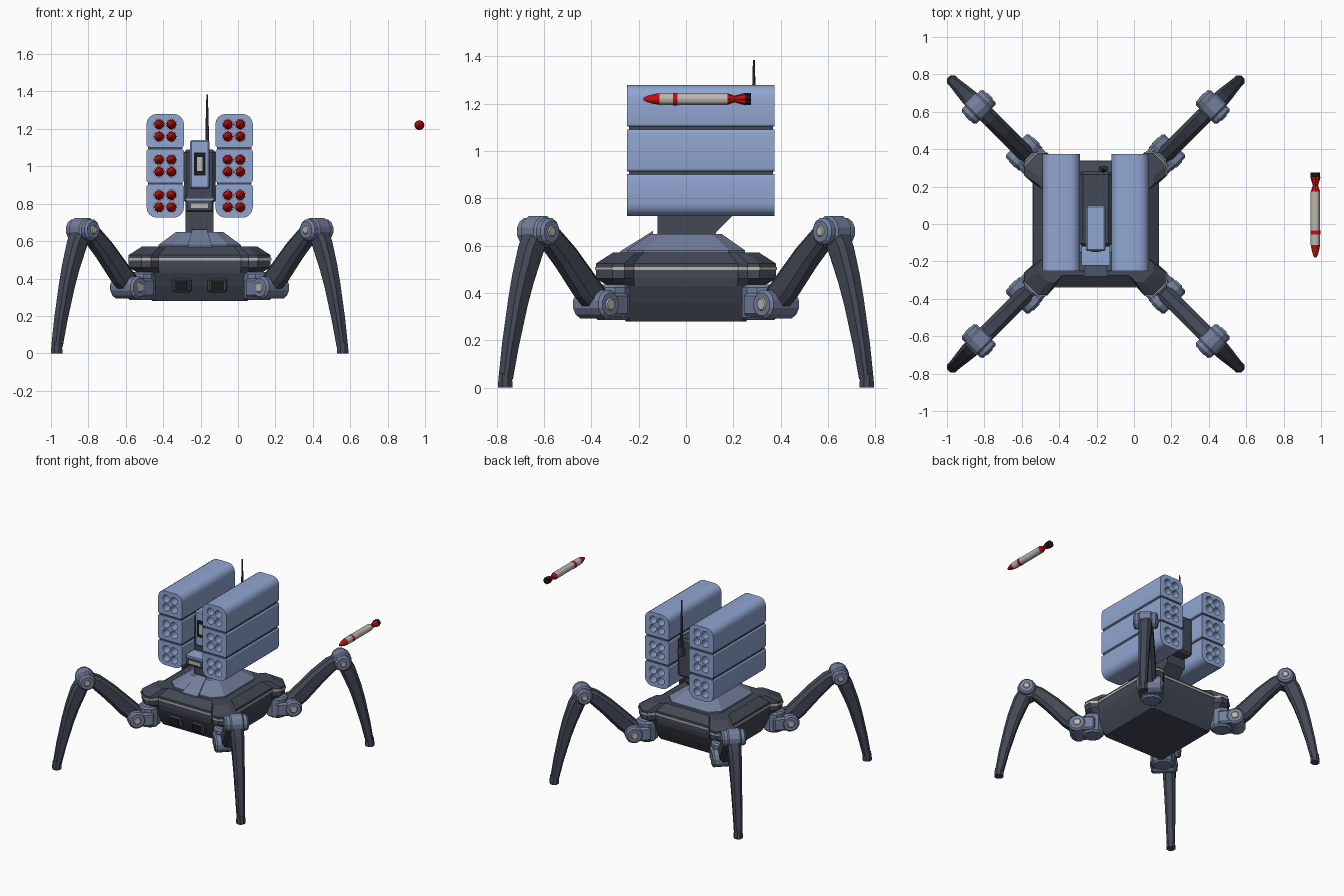
import bpy, bmesh
from math import sin, cos, pi, radians
from mathutils import Vector as V, Matrix

if "Cube" in bpy.data.objects:
    bpy.data.objects.remove(bpy.data.objects["Cube"])


def material(name, r, g, b):
    m = bpy.data.materials.new(name)
    m.diffuse_color = (r, g, b, 1)
    m.use_nodes = True
    m.node_tree.nodes["Principled BSDF"].inputs["Base Color"].default_value = m.diffuse_color
    return m


DARK = material("dark_steel", .055, .065, .09)
BLUE = material("blue_paint", .28, .38, .64)
JOINT = material("joint_blue_grey", .17, .21, .33)
LIGHT = material("light_metal", .5, .48, .45)
BLACK = material("black", .01, .01, .012)
RED = material("red", .55, .005, .005)
C = Matrix.Translation((-.205, 0, 0))      # the walker stands left of the loose rocket


def add(name, mesh, mat=None, M=C):
    if mat:
        mesh.materials.append(mat)
    ob = bpy.data.objects.new(name, mesh)
    ob.matrix_world = M
    bpy.context.collection.objects.link(ob)
    return ob


def finish(bm, name):
    bmesh.ops.recalc_face_normals(bm, faces=bm.faces[:])
    me = bpy.data.meshes.new(name)
    bm.to_mesh(me)
    bm.free()
    return me


def loft_mesh(name, rings, bands=None):
    bm = bmesh.new()
    vs = [[bm.verts.new(p) for p in r] for r in rings]
    n = len(rings[0])
    for k, (a, b) in enumerate(zip(vs, vs[1:])):
        for i in range(n):
            f = bm.faces.new((a[i], a[(i + 1) % n], b[(i + 1) % n], b[i]))
            f.material_index = bands[k] if bands else 0
    for ring, k in ((vs[0], 0), (vs[-1], -1)):
        bm.faces.new(ring).material_index = bands[k] if bands else 0
    return finish(bm, name)


def loft(name, rings, mat, M=C):
    return add(name, loft_mesh(name, rings), mat, M)


def box(name, x0, x1, y0, y1, z0, z1, mat, bevel=0, M=C):
    bm = bmesh.new()
    bmesh.ops.create_cube(bm, size=1)
    for v in bm.verts:
        v.co = ((x0 + x1) / 2 + v.co.x * (x1 - x0), (y0 + y1) / 2 + v.co.y * (y1 - y0),
                (z0 + z1) / 2 + v.co.z * (z1 - z0))
    if bevel:
        bmesh.ops.bevel(bm, geom=bm.edges[:], offset=bevel, segments=1, affect='EDGES')
    return add(name, finish(bm, name), mat, M)


def cyl(name, c, r, half, mat, M=C, axis='Y', n=12):
    def pt(a, s, q):
        u, w = q * cos(a), q * sin(a)
        return V(c) + (V((u, s, w)) if axis == 'Y' else V((u, w, s)))
    ang = [2 * pi * (i + .5) / n for i in range(n)]
    e = min(.012, half * .3)
    rings = [[pt(a, s, q) for a in ang] for s, q in
             ((-half, r - e), (e - half, r), (half - e, r), (half, r - e))]
    return loft(name, rings, mat, M)


def chamfered(hx, hy, c):
    return [(hx, c - hy), (hx, hy - c), (hx - c, hy), (c - hx, hy),
            (-hx, hy - c), (-hx, c - hy), (c - hx, -hy), (hx - c, -hy)]


def limb(name, path, mat, M):
    # path points: radius, height, half thickness, half width
    rings = []
    for i, (r, z, t, w) in enumerate(path):
        a, b = path[max(i - 1, 0)], path[min(i + 1, len(path) - 1)]
        d = V((b[0] - a[0], 0, b[1] - a[1])).normalized()
        nrm = V((-d.z, 0, d.x))
        rings.append([V((r, 0, z)) + nrm * p + V((0, q, 0)) for p, q in chamfered(t, w, t * .4)])
    return loft(name, rings, mat, M)


# Hull with bulging corners
def outline(h, b, z, g=0):
    k = h / .335
    pts = [(h + g, .22 * k), (h + b + g, .26 * k), (h + b + g, .31 * k + g),
           (.31 * k + g, h + b + g), (.26 * k, h + b + g), (.22 * k, h + g)]
    return [(x * c - y * s, x * s + y * c, z) for c, s in ((1, 0), (0, 1), (-1, 0), (0, -1)) for x, y in pts]


loft("hull", [outline(*p) for p in ((.255, 0, .28), (.3, 0, .36), (.33, 0, .43), (.335, .045, .46),
                                    (.335, .045, .525), (.275, .035, .57))], DARK)
loft("hull_trim", [outline(.335, .045, z, .004) for z in (.497, .51)], LIGHT)
for s in (-1, 1):
    x = s * .095
    box("headlight_frame", x - .052, x + .052, -.325, -.27, .325, .4, DARK, .01)
    box("headlight_lens", x - .036, x + .036, -.329, -.3, .338, .386, BLACK)

# Turret base and neck
loft("turret_base", [[(x, y, z) for x, y in chamfered(hx, hy, c)] for hx, hy, c, z in
                     ((.22, .25, .07, .56), (.22, .25, .07, .58), (.125, .15, .04, .65))], JOINT)
loft("base_wedge", [[(-h, y, .56), (h, y, .56), (h, y, z), (-h, y, z)] for h, y, z in
                    ((.065, -.28, .575), (.04, -.14, .662))], JOINT)
loft("neck", [[(-.075, -.12, z), (.075, -.12, z), (.075, y, z), (-.075, y, z)] for y, z in
              ((.12, .64), (.13, .66), (.2, .73), (.2, .84))], DARK)

# Central sensor tower
box("tower", -.084, .084, -.12, .28, .8, 1.09, DARK, .015)
box("sensor_housing", -.052, .052, -.145, .1, .88, 1.14, BLUE, .008)
box("sensor_window", -.03, .03, -.148, -.12, .95, 1.075, BLACK)
box("sensor_lens", -.014, .014, -.151, -.13, .975, 1.05, LIGHT)
box("lower_sensor", -.075, .075, -.22, -.1, .755, .825, DARK, .008)
box("lower_sensor_lid", -.077, .077, -.222, -.1, .818, .83, BLUE)
box("lower_sensor_slot", -.045, .045, -.224, -.2, .776, .8, LIGHT)

# Antenna
box("antenna_bracket", .018, .062, .27, .31, .97, 1.03, DARK, .006)
cyl("antenna_foot", (.04, .287, 1.05), .013, .04, DARK, axis='Z', n=8)
loft("antenna", [[(.04 + r * cos(i * pi / 4), .287 + r * sin(i * pi / 4), z) for i in range(8)]
                 for r, z in ((.011, 1.03), (.009, 1.2), (.004, 1.385))], DARK)

# Rocket: one lathed mesh shared by every copy
profile = [(-.18, .005), (-.165, .013), (-.14, .02), (-.112, .025), (-.055, .025), (-.055, .0265),
           (-.035, .0265), (-.035, .025), (.175, .025), (.205, .014), (.25, .027), (.25, .025), (.275, .025)]
rings = []
for y, r in profile:
    rings.append([(q * cos(i * pi / 8), y, q * sin(i * pi / 8)) for i in range(16)
                  for q in [r * (.85 if y > .2 and i % 2 else 1)]])
rocket = loft_mesh("rocket", rings, [0, 0, 0, 1, 0, 0, 0, 1, 0, 0, 2, 2])
for m in (RED, LIGHT, BLACK):
    rocket.materials.append(m)
add("loose_rocket", rocket, None, Matrix.Translation((.97, 0, 1.22)))


# Launcher pods: filled 2D outlines with four bores, extruded front to back
def rounded(hx, hz, top, bottom):
    pts = []
    for sx, sz, r, a0 in ((1, 1, top, 0), (-1, 1, top, 90), (-1, -1, bottom, 180), (1, -1, bottom, 270)):
        for i in range(5):
            a = radians(a0 + 22.5 * i)
            pts.append((sx * (hx - r) + r * cos(a), sz * (hz - r) + r * sin(a)))
    return pts


def pod_cell_mesh(top, bottom):
    cu = bpy.data.curves.new("pod_cell", 'CURVE')
    cu.dimensions, cu.fill_mode, cu.extrude = '2D', 'BOTH', .3125
    bores = [[(sx * .033 + .028 * cos(i * pi / 8), sz * .0325 + .028 * sin(i * pi / 8)) for i in range(16)]
             for sx in (-1, 1) for sz in (-1, 1)]
    for pts in [rounded(.1, .0885, top, bottom)] + bores:
        sp = cu.splines.new('POLY')
        sp.points.add(len(pts) - 1)
        for p, (x, z) in zip(sp.points, pts):
            p.co = (x, z, 0, 1)
        sp.use_cyclic_u = True
    tmp = bpy.data.objects.new("tmp", cu)
    bpy.context.collection.objects.link(tmp)
    me = bpy.data.meshes.new_from_object(tmp.evaluated_get(bpy.context.evaluated_depsgraph_get()))
    bpy.data.objects.remove(tmp)
    me.materials.clear()
    me.materials.append(BLUE)
    return me


cells = [(pod_cell_mesh(.012, .055), .8135), (pod_cell_mesh(.012, .012), 1.0025),
         (pod_cell_mesh(.055, .012), 1.1915)]
for x in (-.184, .184):
    for me, z in cells:
        add("pod_cell", me, None, C @ Matrix.Translation((x, .0625, z)) @ Matrix.Rotation(pi / 2, 4, 'X'))
        for dx in (-.033, .033):
            for dz in (-.0325, .0325):
                add("pod_rocket", rocket, None, C @ Matrix.Translation((x + dx, 0, z + dz)))
    for z in (.908, 1.097):
        box("pod_spacer", x - .092, x + .092, -.242, .367, z - .0065, z + .0065, DARK)

# Four legs, each built along its own radius
for k, side in enumerate(("back_right", "back_left", "front_left", "front_right")):
    M = C @ Matrix.Rotation(pi / 4 + k * pi / 2, 4, 'Z')
    cyl(side + "_hip_swivel", (.44, 0, .36), .075, .075, JOINT, M, 'Z', 10)
    for s in (-1, 1):
        box(side + "_hip_fork", .42, .57, s * .065 - .018, s * .065 + .018, .3, .4, JOINT, .012, M)
    cyl(side + "_hip_hub", (.54, 0, .352), .062, .088, JOINT, M)
    cyl(side + "_hip_bolt", (.54, 0, .352), .034, .093, LIGHT, M)
    limb(side + "_thigh", [(.5, .335, .055, .045), (.6, .425, .062, .045), (.72, .55, .055, .045),
                           (.81, .63, .048, .045), (.88, .665, .045, .04)], DARK, M)
    cyl(side + "_knee_hub", (.885, 0, .66), .067, .05, JOINT, M)
    cyl(side + "_knee_cheeks", (.885, 0, .66), .058, .082, JOINT, M)
    cyl(side + "_knee_bolt", (.885, 0, .66), .03, .087, LIGHT, M)
    limb(side + "_shin", [(.885, .67, .045, .045), (.93, .58, .052, .045), (.975, .46, .046, .04),
                          (1.005, .36, .041, .036), (1.05, .18, .033, .031), (1.078, .04, .027, .027)], DARK, M)
    loft(side + "_foot", [[(1.081 + r * cos((i + .5) * pi / 4), r * sin((i + .5) * pi / 4), z) for i in range(8)]
                          for r, z in ((.033, 0), (.033, .02), (.028, .06))], DARK, M)
